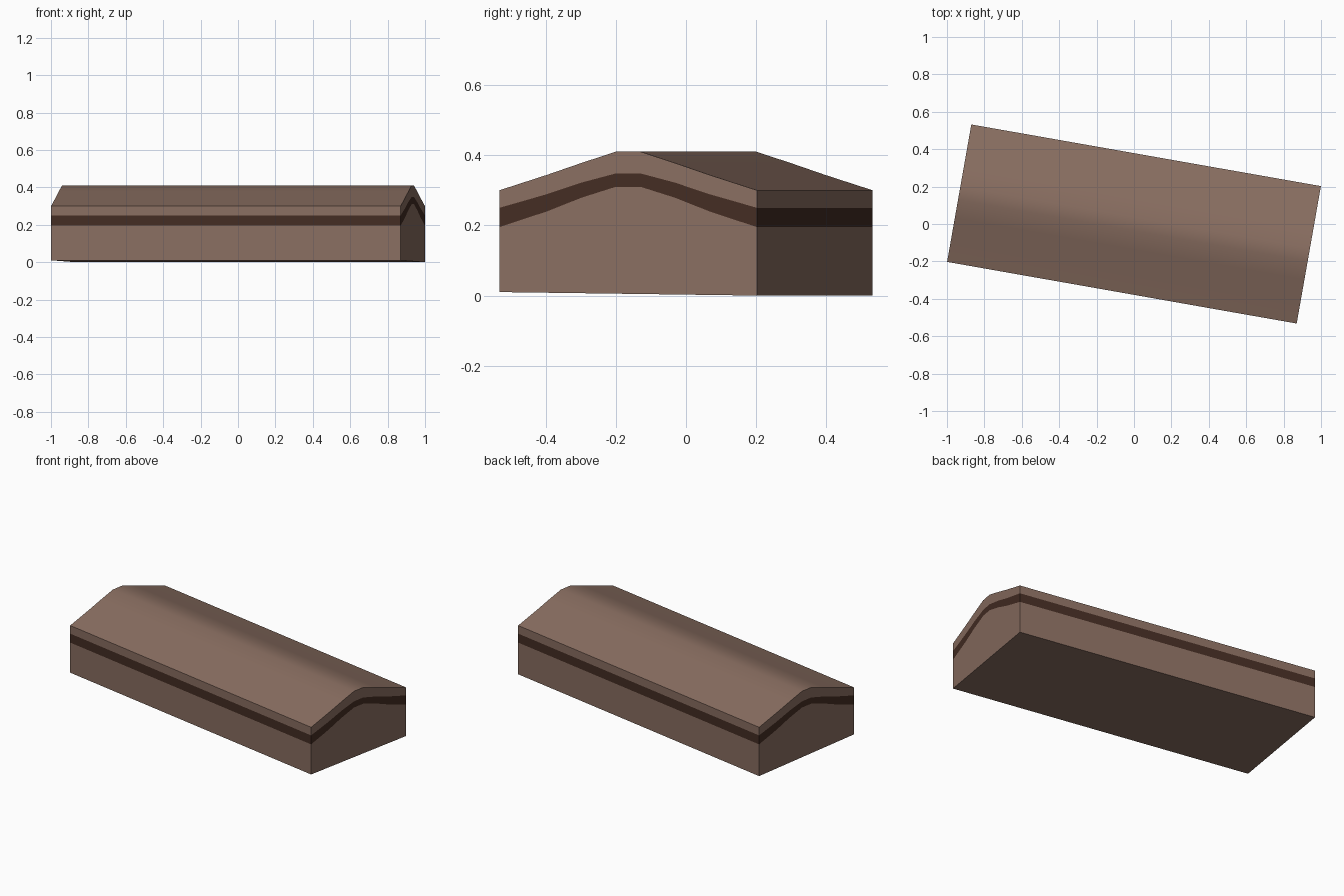
import bpy, bmesh, math

if "Cube" in bpy.data.objects:
    bpy.data.objects.remove(bpy.data.objects["Cube"])


def material(name, rgb):
    m = bpy.data.materials.new(name)
    m.diffuse_color = (*rgb, 1)
    m.use_nodes = True
    m.node_tree.nodes["Principled BSDF"].inputs["Base Color"].default_value = m.diffuse_color
    return m


brown = material("clay_brown", (0.25, 0.155, 0.118))
dark = material("dark_brown", (0.058, 0.026, 0.017))

HALF_LENGTH = 0.949
# Half cross-section: offset, top, band top, band bottom
half = [(0.036, 0.410, 0.348, 0.310), (0.135, 0.378, 0.322, 0.279),
        (0.235, 0.344, 0.289, 0.240), (0.373, 0.300, 0.250, 0.195)]
section = [(-y, *zs) for y, *zs in reversed(half)] + half

# Low humped block: stacked layers that follow the arched top
bm = bmesh.new()
ends = []
for x in (-HALF_LENGTH, HALF_LENGTH):
    rows = []
    for y, top, hi, lo in section:
        base = 0.005 - 0.005 * y / 0.373
        rows.append([bm.verts.new((x, y, z)) for z in (base, lo, hi, top)])
    ends.append(rows)


def quad(a, b, c, d, band=False):
    bm.faces.new((a, b, c, d)).material_index = int(band)


L, R = ends
n = len(section)
for i in range(n - 1):
    quad(L[i][3], R[i][3], R[i + 1][3], L[i + 1][3])        # arched top
    quad(L[i][0], L[i + 1][0], R[i + 1][0], R[i][0])        # underside
    for k in range(3):                                      # end caps
        for e in ends:
            quad(e[i][k], e[i + 1][k], e[i + 1][k + 1], e[i][k + 1], k == 1)
for i in (0, n - 1):                                        # long sides
    for k in range(3):
        quad(L[i][k], R[i][k], R[i][k + 1], L[i][k + 1], k == 1)
bmesh.ops.recalc_face_normals(bm, faces=bm.faces)

mesh = bpy.data.meshes.new("arched_block")
bm.to_mesh(mesh)
bm.free()
mesh.materials.append(brown)
mesh.materials.append(dark)
block = bpy.data.objects.new("arched_block", mesh)
bpy.context.collection.objects.link(block)
block.rotation_euler.z = math.radians(-10)

# Soft ridge, crisp eaves
bpy.context.view_layer.objects.active = block
block.select_set(True)
bpy.ops.object.shade_smooth_by_angle(angle=math.radians(30))
